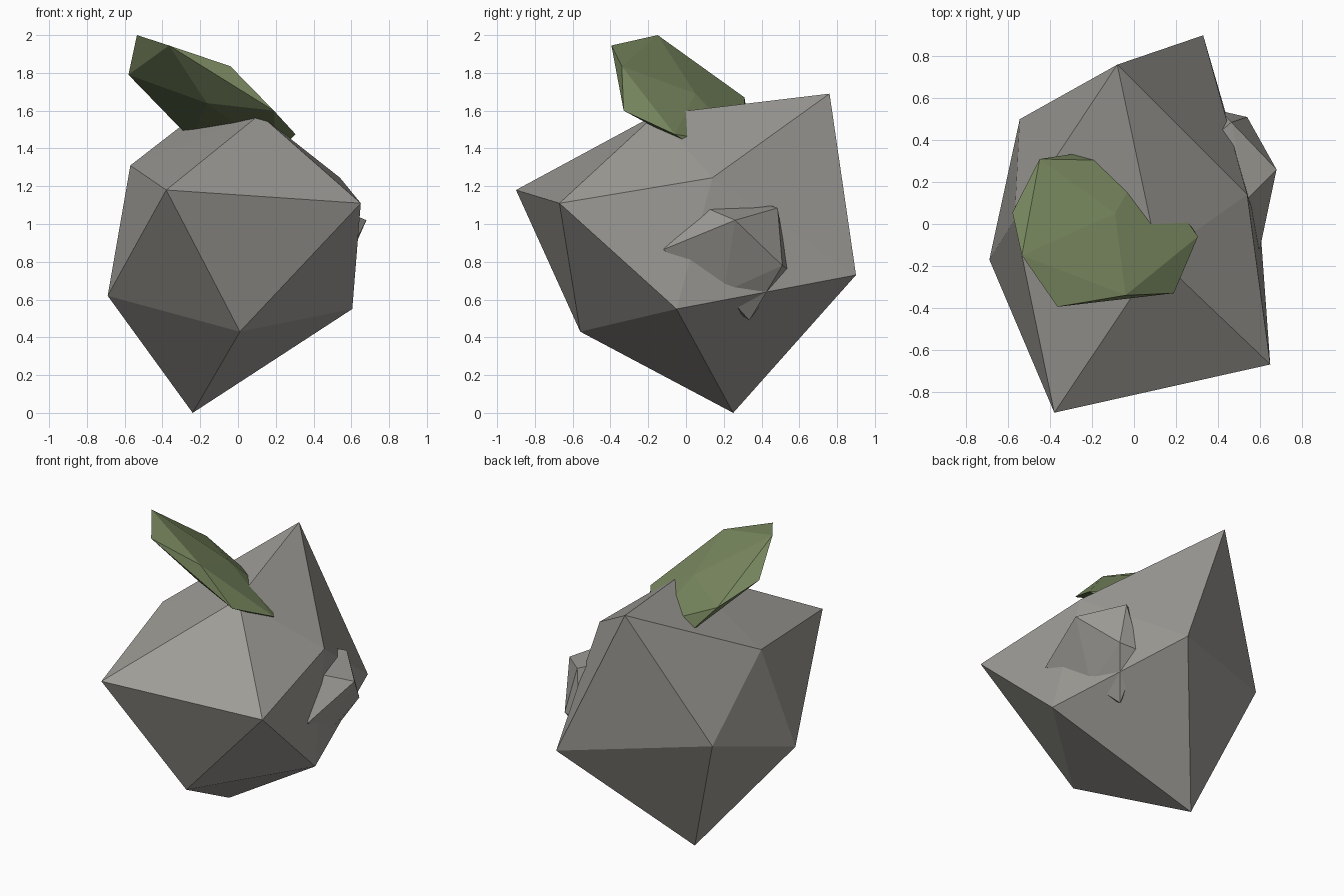
import bpy
import bmesh


def material(name, color):
    m = bpy.data.materials.new(name)
    m.diffuse_color = (*color, 1.0)
    return m


def faceted_stone(name, bottom, lower, upper, top, mat):
    """Irregular twenty-sided stone: two poles and two staggered rings of five.
    upper[i] sits between lower[i] and lower[i + 1]."""
    bm = bmesh.new()
    b, t = bm.verts.new(bottom), bm.verts.new(top)
    lo = [bm.verts.new(p) for p in lower]
    up = [bm.verts.new(p) for p in upper]
    for i in range(5):
        j = (i + 1) % 5
        bm.faces.new((b, lo[j], lo[i]))
        bm.faces.new((lo[i], lo[j], up[i]))
        bm.faces.new((up[i], lo[j], up[j]))
        bm.faces.new((up[i], up[j], t))
    bmesh.ops.recalc_face_normals(bm, faces=bm.faces)
    me = bpy.data.meshes.new(name)
    bm.to_mesh(me)
    bm.free()
    me.materials.append(mat)
    ob = bpy.data.objects.new(name, me)
    bpy.context.collection.objects.link(ob)
    return ob


stone = material("warm grey stone", (0.34, 0.33, 0.305))
moss = material("moss green", (0.19, 0.245, 0.115))

# Main boulder
faceted_stone(
    "boulder",
    (-0.24, 0.25, 0.0),
    [(-0.69, -0.17, 0.62), (0.01, -0.56, 0.43), (0.605, -0.05, 0.55),
     (0.33, 0.90, 0.73), (-0.545, 0.50, 0.84)],
    [(-0.38, -0.90, 1.18), (0.65, -0.67, 1.11), (0.54, 0.14, 1.245),
     (-0.08, 0.76, 1.69), (-0.57, 0.02, 1.31)],
    (0.115, -0.16, 1.58), stone)

# Small stone sunk into the right side, its pole pointing outward
faceted_stone(
    "side_stone",
    (0.20, 0.30, 0.85),
    [(0.35, 0.05, 0.70), (0.30, 0.0, 1.05), (0.30, 0.35, 1.13),
     (0.41, 0.54, 0.76), (0.39, 0.335, 0.49)],
    [(0.60, -0.12, 0.865), (0.54, 0.12, 1.08), (0.465, 0.485, 1.085),
     (0.54, 0.51, 0.78), (0.51, 0.20, 0.64)],
    (0.68, 0.26, 1.02), stone)

# Flat mossy slab leaning on the top
faceted_stone(
    "moss_slab",
    (-0.165, -0.19, 1.64),
    [(-0.58, 0.055, 1.79), (-0.365, -0.395, 1.945), (0.19, -0.33, 1.60),
     (0.20, 0.10, 1.37), (-0.25, 0.34, 1.45)],
    [(-0.535, -0.15, 2.0), (-0.04, -0.34, 1.835), (0.305, -0.06, 1.475),
     (0.05, 0.30, 1.42), (-0.45, 0.31, 1.67)],
    (-0.09, 0.05, 1.69), moss)
